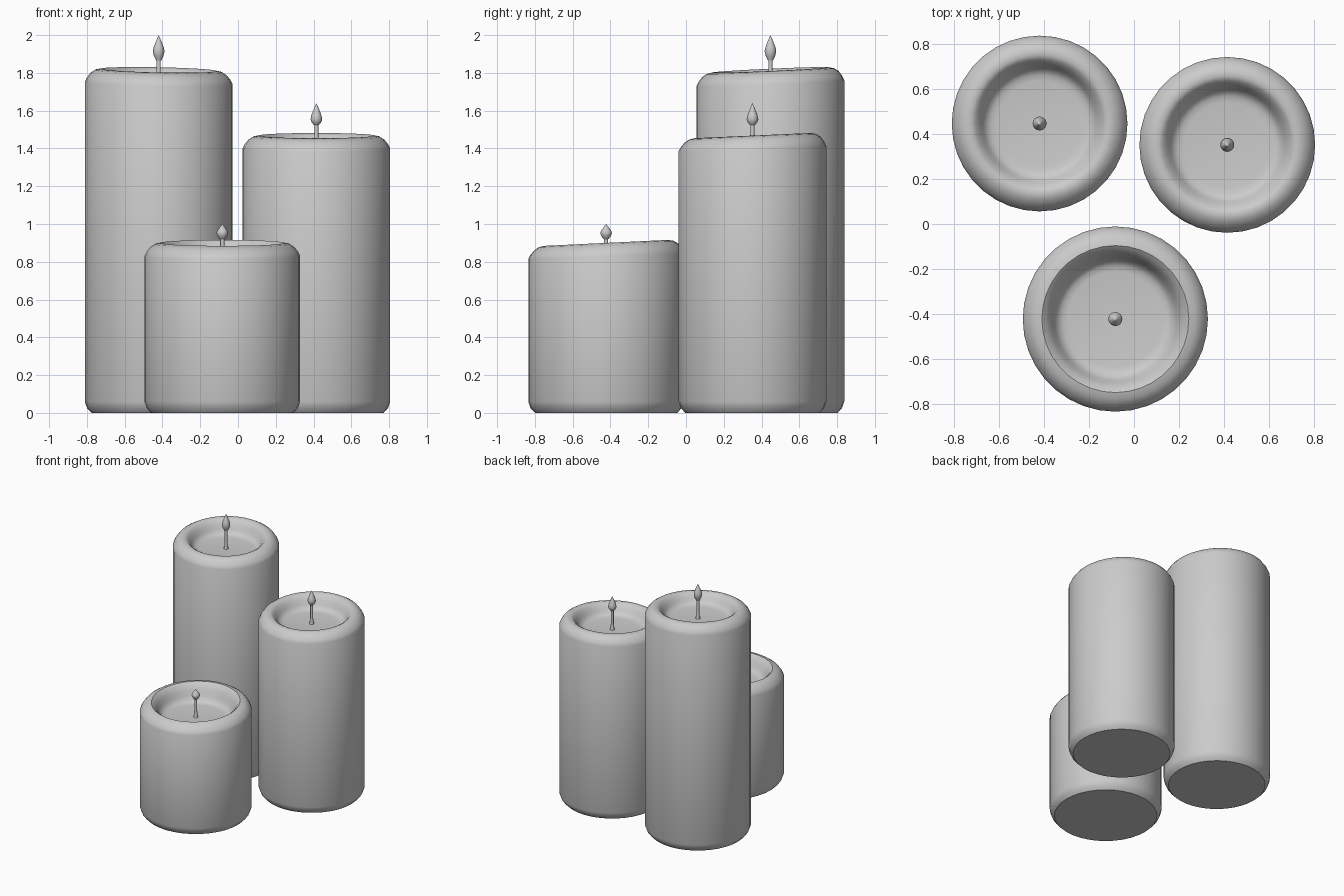
import bpy, bmesh, math

if "Cube" in bpy.data.objects:
    bpy.data.objects.remove(bpy.data.objects["Cube"])

SIDES = 36


def lathe(name, profile, loc, sides, tilt=None):
    """Spin (radius, z, tilt weight) points around z; radius 0 makes a pole."""
    bm = bmesh.new()
    rings = []
    for r, z, w in profile:
        if r == 0:
            rings.append([bm.verts.new((0, 0, z))] * sides)
            continue
        ring = []
        for i in range(sides):
            a = 2 * math.pi * i / sides
            x, y = r * math.cos(a), r * math.sin(a)
            dz = w * (tilt[0] * x + tilt[1] * y) if tilt else 0
            ring.append(bm.verts.new((x, y, z + dz)))
        rings.append(ring)
    for lo, hi in zip(rings, rings[1:]):
        for i in range(sides):
            j = (i + 1) % sides
            quad = list(dict.fromkeys((lo[i], lo[j], hi[j], hi[i])))
            bm.faces.new(quad)
    bmesh.ops.recalc_face_normals(bm, faces=bm.faces)
    mesh = bpy.data.meshes.new(name)
    bm.to_mesh(mesh)
    bm.free()
    ob = bpy.data.objects.new(name, mesh)
    ob.location = loc
    bpy.context.collection.objects.link(ob)
    bpy.ops.object.select_all(action='DESELECT')
    ob.select_set(True)
    bpy.context.view_layer.objects.active = ob
    bpy.ops.object.shade_smooth_by_angle(angle=math.radians(45))
    return ob


def candle(label, x, y, r, top, floor, tip, widest, flame_base, tilt):
    d = top - floor
    # wax body: bevelled foot, rounded leaning shoulder, melted pool
    body = [(0, 0, 0), (r - .035, 0, 0), (r - .012, .025, 0), (r, .06, 0),
            (r, top - .07, .8), (r - .01, top - .048, .9),
            (r - .03, top - .022, 1), (r - .055, top - .006, 1),
            (r - .085, top, 1), (r - .105, top - .12 * d, 1),
            (r - .125, top - .38 * d, .8), (r - .14, top - .66 * d, .5),
            (r - .155, top - .87 * d, .2), (r - .175, floor + .004, 0),
            (r - .2, floor, 0), (0, floor, 0)]
    lathe(label + "_candle", body, (x, y, 0), SIDES, tilt)
    # wick with a small flare where it meets the wax
    wick = [(0, floor - .01, 0), (.02, floor - .01, 0), (.013, floor + .02, 0),
            (.011, floor + .05, 0), (.011, flame_base + .01, 0),
            (0, flame_base + .01, 0)]
    lathe(label + "_wick", wick, (x, y, 0), 16)
    # teardrop flame
    h = tip - widest
    flame = [(0, flame_base, 0), (.013, flame_base, 0),
             (.025, (flame_base + widest) / 2, 0), (.031, widest, 0),
             (.027, widest + .25 * h, 0), (.017, widest + .55 * h, 0),
             (.008, widest + .8 * h, 0), (0, tip, 0)]
    lathe(label + "_flame", flame, (x, y, 0), 16)


candle("tall", -.42, .447, .391, 1.816, 1.72, 2.0, 1.913, 1.865, (-.02, .045))
candle("medium", .415, .352, .391, 1.468, 1.37, 1.64, 1.553, 1.523, (.0, .045))
candle("short", -.083, -.423, .412, .9, .775, 1.0, .952, .92, (.0, .048))
